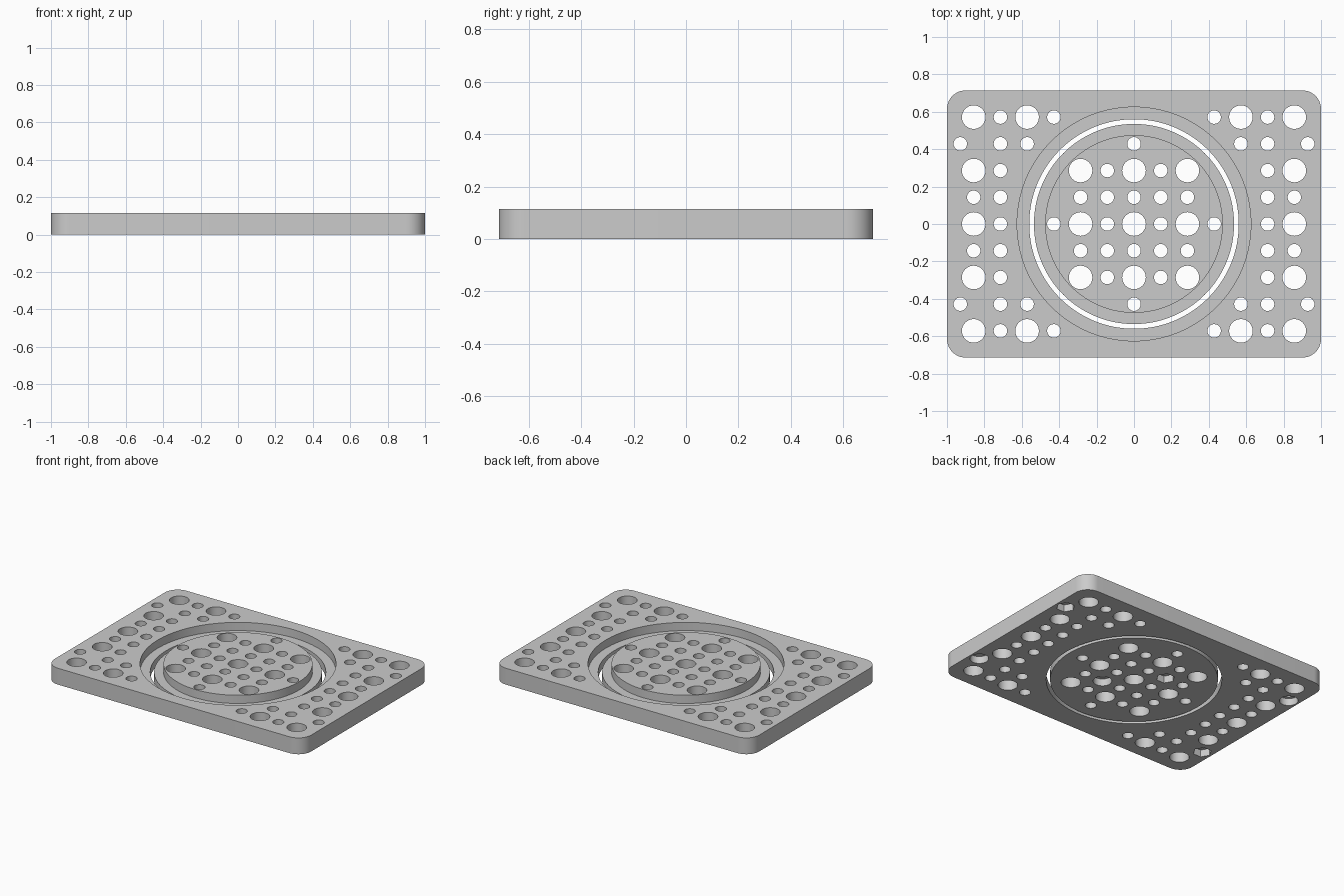
import bpy, bmesh
from math import pi, cos, sin, radians

if "Cube" in bpy.data.objects:
    bpy.data.objects.remove(bpy.data.objects["Cube"], do_unlink=True)

P = 1 / 7                 # hole grid pitch
H, STEP = 0.115, 0.057    # plate thickness, height of the recess floor
BIG, SMALL = 0.063, 0.036

grey = bpy.data.materials.new("plain grey")
grey.diffuse_color = (0.6, 0.6, 0.6, 1)
grey.use_nodes = True
grey.node_tree.nodes["Principled BSDF"].inputs["Base Color"].default_value = (0.6, 0.6, 0.6, 1)


def make_object(name, bm):
    bmesh.ops.recalc_face_normals(bm, faces=bm.faces)
    mesh = bpy.data.meshes.new(name)
    bm.to_mesh(mesh)
    bm.free()
    obj = bpy.data.objects.new(name, mesh)
    bpy.context.collection.objects.link(obj)
    mesh.materials.append(grey)
    return obj


def stack(bm, rings):
    """Close a solid from rings of equal point count, bottom to top."""
    loops = [[bm.verts.new(p) for p in ring] for ring in rings]
    n = len(loops[0])
    for a, b in zip(loops, loops[1:]):
        for i in range(n):
            j = (i + 1) % n
            bm.faces.new((a[i], a[j], b[j], b[i]))
    bm.faces.new(loops[0][::-1])
    bm.faces.new(loops[-1])


def circle(x, y, z, r, n):
    return [(x + r * cos(2 * pi * i / n), y + r * sin(2 * pi * i / n), z) for i in range(n)]


def lathe(name, profile, n=128):
    bm = bmesh.new()
    stack(bm, [circle(0, 0, z, r, n) for r, z in profile])
    return make_object(name, bm)


def cutter(name, plugs):
    """Join vertical prisms (x, y, radius, sides, bottom, top) into one cutter."""
    bm = bmesh.new()
    for x, y, r, n, lo, hi in plugs:
        stack(bm, [circle(x, y, z, r, n) for z in (lo, hi)])
    obj = make_object(name, bm)
    obj.hide_render = True
    return obj


def cut(obj, cutters):
    for c in cutters:
        mod = obj.modifiers.new(c.name, "BOOLEAN")
        mod.operation, mod.solver, mod.object = "DIFFERENCE", "EXACT", c
    graph = bpy.context.evaluated_depsgraph_get()
    graph.update()
    mesh = bpy.data.meshes.new_from_object(obj.evaluated_get(graph))
    obj.modifiers.clear()
    obj.data = mesh
    for c in cutters:
        bpy.data.objects.remove(c, do_unlink=True)
    mesh.materials.clear()
    mesh.materials.append(grey)
    bpy.ops.object.select_all(action="DESELECT")
    obj.select_set(True)
    bpy.context.view_layer.objects.active = obj
    bpy.ops.object.shade_smooth_by_angle(angle=radians(30))


def mirrored(spots):
    return sorted({(sx * x, sy * y) for x, y in spots for sx in (1, -1) for sy in (1, -1)})


def holes(spots, r):
    return [(x * P, y * P, r, 32, -0.1, 0.3) for x, y in mirrored(spots)]


def pockets(spots, sides):
    return [(x * P, y * P, 0.06, sides, -0.1, 0.05) for x, y in spots]


# Outer frame: rounded plate with a stepped round opening
W, D, R = 1.0, 5 * P, 0.1
outline = []
for k, (sx, sy) in enumerate([(1, 1), (-1, 1), (-1, -1), (1, -1)]):
    for i in range(13):
        a = (k + i / 12) * pi / 2
        outline.append((sx * (W - R) + R * cos(a), sy * (D - R) + R * sin(a)))
bm = bmesh.new()
stack(bm, [[(x, y, z) for x, y in outline] for z in (0, H)])
frame = make_object("outer_frame", bm)
opening = lathe("opening_cutter", [(0.56, -0.1), (0.56, STEP), (0.625, STEP), (0.625, 0.3)])
frame_holes = cutter("frame_holes", holes([(6, 4), (4, 4), (6, 2), (6, 0)], BIG)
                     + holes([(5, y) for y in range(5)]
                             + [(3, 4), (6.5, 3), (4, 3), (6, 1)], SMALL))
frame_pockets = cutter("frame_pockets", pockets([(6.5, 3), (-6.5, -3)], 6)
                       + pockets([(6.5, -3), (-6.5, 3)], 32))
cut(frame, [opening, frame_holes, frame_pockets])

# Centre disc: flanged, sitting inside the opening
disc = lathe("centre_disc", [(0.535, 0), (0.535, STEP), (0.475, STEP), (0.475, H)])
disc_holes = cutter("disc_holes", holes([(0, 0), (2, 0), (0, 2), (2, 2)], BIG)
                    + holes([(1, 0), (3, 0), (0, 1), (1, 1), (2, 1), (1, 2), (0, 3)], SMALL))
disc_pockets = cutter("disc_pockets", pockets([(-1, 1)], 6) + pockets([(1, -1)], 32))
cut(disc, [disc_holes, disc_pockets])
